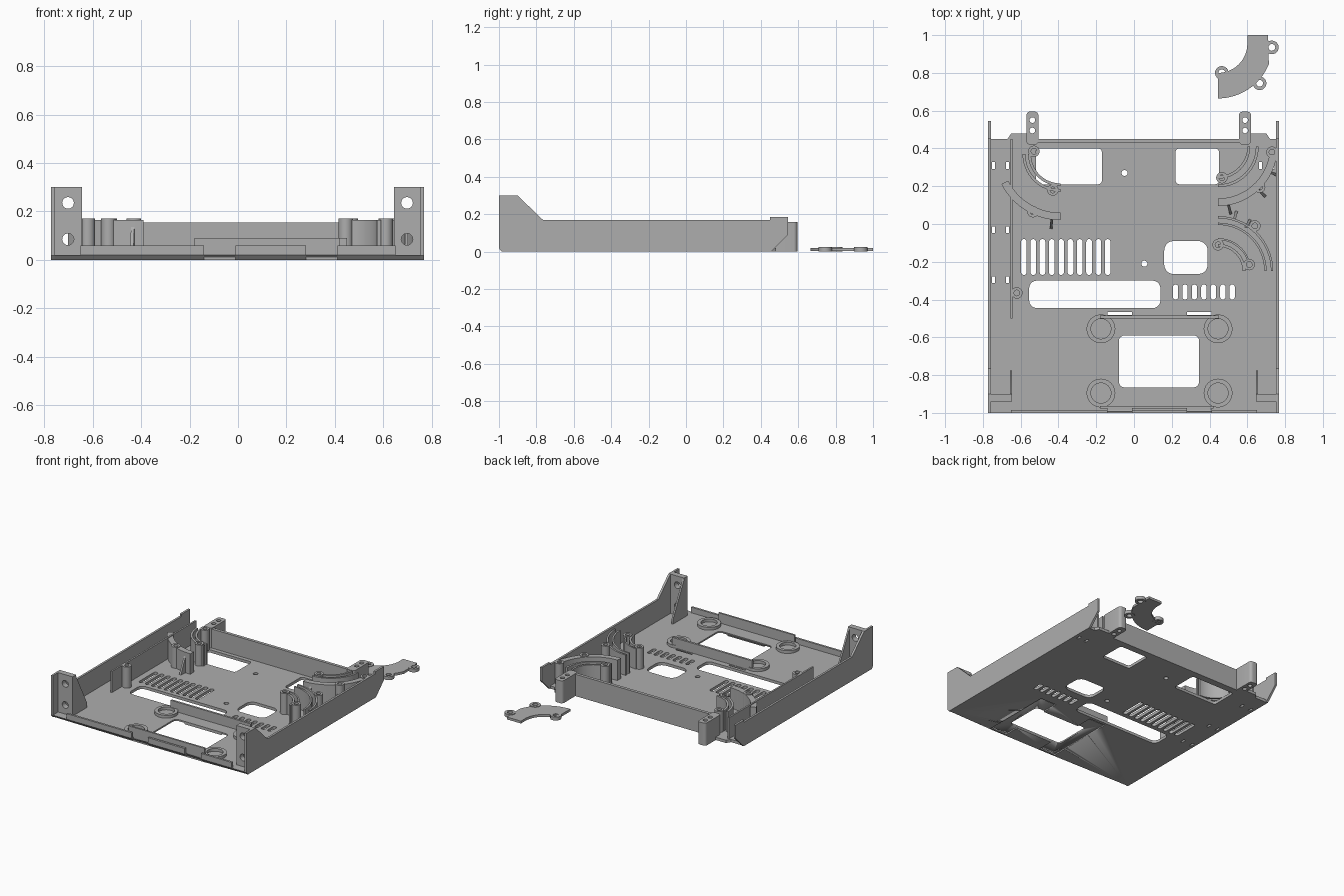
import bpy, bmesh, math
from mathutils import Matrix

if "Cube" in bpy.data.objects:
    bpy.data.objects.remove(bpy.data.objects["Cube"])

grey = bpy.data.materials.new("grey plastic")
grey.diffuse_color = (0.42, 0.42, 0.42, 1)
grey.use_nodes = True
grey.node_tree.nodes["Principled BSDF"].inputs["Base Color"].default_value = grey.diffuse_color


# ---- outline helpers -------------------------------------------------
def rect(x0, y0, x1, y1, r=0.0, n=5):
    if r == 0:
        return [(x0, y0), (x1, y0), (x1, y1), (x0, y1)]
    pts = []
    for cx, cy, a in ((x1 - r, y1 - r, 0), (x0 + r, y1 - r, 90),
                      (x0 + r, y0 + r, 180), (x1 - r, y0 + r, 270)):
        pts += arc(cx, cy, r, a, a + 90, n)
    return pts


def arc(cx, cy, r, a0, a1, n=16):
    return [(cx + r * math.cos(math.radians(a0 + (a1 - a0) * i / n)),
             cy + r * math.sin(math.radians(a0 + (a1 - a0) * i / n))) for i in range(n + 1)]


def circle(cx, cy, r, n=24):
    return arc(cx, cy, r, 0, 360, n)[:-1]


def band(cx, cy, r0, r1, a0, a1):
    return arc(cx, cy, r1, a0, a1) + arc(cx, cy, r0, a1, a0)


AXES = {"z": Matrix.Identity(3),
        "x": Matrix(((0, 0, 1), (1, 0, 0), (0, 1, 0))),
        "y": Matrix(((1, 0, 0), (0, 0, 1), (0, 1, 0)))}


def plate(name, outlines, lo, hi, axis="z"):
    """Extrude a filled outline (inner outlines become holes) along an axis."""
    cu = bpy.data.curves.new(name, "CURVE")
    cu.dimensions, cu.fill_mode, cu.extrude = "2D", "BOTH", (hi - lo) / 2
    for pts in outlines:
        s = cu.splines.new("POLY")
        s.points.add(len(pts) - 1)
        for p, (u, v) in zip(s.points, pts):
            p.co = (u, v, 0, 1)
        s.use_cyclic_u = True
    tmp = bpy.data.objects.new(name + "_outline", cu)
    bpy.context.collection.objects.link(tmp)
    bpy.context.view_layer.update()
    me = bpy.data.meshes.new_from_object(
        tmp.evaluated_get(bpy.context.evaluated_depsgraph_get()))
    bpy.data.objects.remove(tmp)
    bm = bmesh.new()
    bm.from_mesh(me)
    bmesh.ops.remove_doubles(bm, verts=bm.verts, dist=1e-5)
    for v in bm.verts:
        v.co.z += (lo + hi) / 2
        v.co = AXES[axis] @ v.co
    bmesh.ops.recalc_face_normals(bm, faces=bm.faces)
    bm.to_mesh(me)
    bm.free()
    me.materials.clear()
    me.materials.append(grey)
    ob = bpy.data.objects.new(name, me)
    bpy.context.collection.objects.link(ob)
    bpy.context.view_layer.objects.active = ob
    bpy.ops.object.select_all(action="DESELECT")
    ob.select_set(True)
    bpy.ops.object.shade_smooth_by_angle(angle=math.radians(30))
    return ob


F, H = 0.02, 0.17          # floor thickness, wall height
STRAPS = ((-0.14, -0.01), (0.28, 0.41))

# ---- floor with windows, vents and slots -----------------------------
outline = [(-0.77, -1), (0.766, -1), (0.766, 0.45), (0.72, 0.45), (0.7, 0.48),
           (0.56, 0.48), (0.56, 0.45), (-0.51, 0.45), (-0.51, 0.48),
           (-0.65, 0.48), (-0.67, 0.45), (-0.77, 0.45)]
holes = [rect(-0.52, 0.21, -0.17, 0.40, 0.02), rect(0.22, 0.21, 0.45, 0.40, 0.02),
         rect(0.16, -0.265, 0.39, -0.09, 0.05), rect(-0.555, -0.445, 0.14, -0.30, 0.04),
         rect(-0.08, -0.865, 0.345, -0.59, 0.03),
         circle(-0.05, 0.27, 0.016), circle(0.055, -0.21, 0.016)]
for i in range(10):
    x = -0.583 + i * 0.0493
    holes.append(rect(x - 0.015, -0.27, x + 0.015, -0.08, 0.0149))
for i in range(7):
    x = 0.22 + i * 0.05
    holes.append(rect(x - 0.014, -0.40, x + 0.014, -0.32, 0.0139))
for y in (0.31, -0.03, -0.295):
    for x in (-0.745, -0.67):
        holes.append(rect(x - 0.008, y - 0.018, x + 0.008, y + 0.018))
for x in (0.67, 0.735):
    holes.append(rect(x - 0.008, 0.292, x + 0.008, 0.328))
for a, b in STRAPS:
    holes += [rect(a, -0.481, b, -0.466), rect(a, -0.992, b, -0.976)]
floor = plate("floor", [outline] + holes, 0, F)
for v in floor.data.vertices:          # chamfered lower front edge
    if v.co.y < -0.995 and v.co.z < 0.001:
        v.co.y = -0.982

# strap grooves under the floor
for a, b in STRAPS:
    cutter = plate("groove_cutter", [rect(a, -1.05, b, -0.466)], -0.02, 0.009)
    cutter.hide_render = True
    cutter.hide_set(True)
    mod = floor.modifiers.new("groove", "BOOLEAN")
    mod.operation, mod.object, mod.solver = "DIFFERENCE", cutter, "EXACT"

# ---- side walls ------------------------------------------------------
side = [(-0.985, 0), (0.455, 0), (0.545, 0.09), (0.545, 0.185), (0.45, 0.185), (0.45, H),
        (-0.765, H), (-0.9, 0.3), (-1, 0.3), (-1, 0.018)]
plate("left_wall", [side], -0.773, -0.758, "x")
plate("right_wall", [side], 0.753, 0.768, "x")
plate("inner_wall", [rect(-0.5, F, 0.45, H)], -0.655, -0.643, "x")

# ---- front brackets with screw holes and gussets ---------------------
for s, name in ((-1, "left"), (1, "right")):
    cx, x0, x1 = s * 0.7 - 0.002, s * 0.645, s * 0.762
    plate(name + "_bracket", [rect(min(x0, x1), F, max(x0, x1), 0.3),
                              circle(cx, 0.235, 0.024), circle(cx, 0.085, 0.024)],
          -0.94, -0.9, "y")
    g0, g1 = sorted((s * 0.645, s * 0.657))
    plate(name + "_gusset", [[(-0.9, F), (-0.775, F), (-0.775, 0.05), (-0.9, 0.29)]], g0, g1, "x")

# ---- front lip and tray rails ----------------------------------------
for a, b in ((-0.65, -0.14), (-0.01, 0.28), (0.41, 0.65)):
    plate("front_lip", [rect(a, F, b, 0.06)], -1, -0.985, "y")
plate("front_rail", [rect(-0.18, F, 0.42, 0.09)], -0.976, -0.963, "y")
plate("rear_rail", [rect(-0.18, F, 0.45, 0.09)], -0.5, -0.485, "y")

# tray corner rings
for x in (-0.175, 0.445):
    for y in (-0.555, -0.895):
        plate("tray_ring", [circle(x, y, 0.076, 40), circle(x, y, 0.053, 40)], F, 0.04)

# ---- back wall and mounting posts ------------------------------------
plate("back_wall", [rect(-0.51, F, 0.56, 0.155)], 0.428, 0.45, "y")
for x in (-0.538, 0.588):
    plate("mounting_post", [rect(x - 0.032, 0.42, x + 0.032, 0.595, 0.02),
                            circle(x, 0.55, 0.015), circle(x, 0.495, 0.015)], 0, 0.16)

# ---- curved guide walls ----------------------------------------------
GUIDES = (("left_guide", -0.39, 0.37, ((0.155, 0.17, 180, 270), (0.185, 0.2, 180, 270),
                                       (0.31, 0.35, 207, 270))),
          ("right_guide", 0.445, 0.41, ((0.155, 0.17, 270, 360), (0.2, 0.215, 270, 360),
                                        (0.275, 0.315, 270, 352))),
          ("lower_guide", 0.445, -0.25, ((0.13, 0.145, 0, 90), (0.165, 0.175, 20, 90),
                                         (0.245, 0.257, 0, 90), (0.28, 0.292, 0, 90))))
for name, cx, cy, arcs in GUIDES:
    for r0, r1, a0, a1 in arcs:
        plate(name, [band(cx, cy, r0, r1, a0, a1)], F, H - 0.005)

# screw posts beside the guides
for x, y in ((-0.53, 0.385), (-0.43, 0.18), (-0.535, 0.065), (-0.62, -0.365),
             (0.465, 0.245), (0.73, 0.38), (0.665, 0.195),
             (0.445, -0.11), (0.61, -0.215), (0.64, -0.01)):
    plate("screw_post", [circle(x, y, 0.03), circle(x, y, 0.015)], F, H)

# small triangular support ribs
for x, y, ang in ((-0.435, 0.025, 265), (0.5, 0.1, 285), (0.66, 0.18, 315),
                  (0.71, 0.28, 335), (0.53, 0.02, 75), (0.59, -0.02, 60)):
    rib = plate("support_rib", [[(0, F), (0.05, F), (0, 0.14)]], -0.007, 0.007, "y")
    rib.location = (x, y, 0)
    rib.rotation_euler.z = math.radians(ang)

# ---- loose curved cover ----------------------------------------------
cover = arc(0.445, 0.955, 0.29, -90, -22) + [(0.71, 1), (0.6, 1)] + arc(0.445, 0.955, 0.155, 0, -90)
TABS = ((0.465, 0.80), (0.73, 0.935), (0.665, 0.745))
plate("cover", [cover], 0.003, 0.02)
for x, y in TABS:
    plate("cover_tab", [circle(x, y, 0.036), circle(x, y, 0.018)], 0, 0.024)
